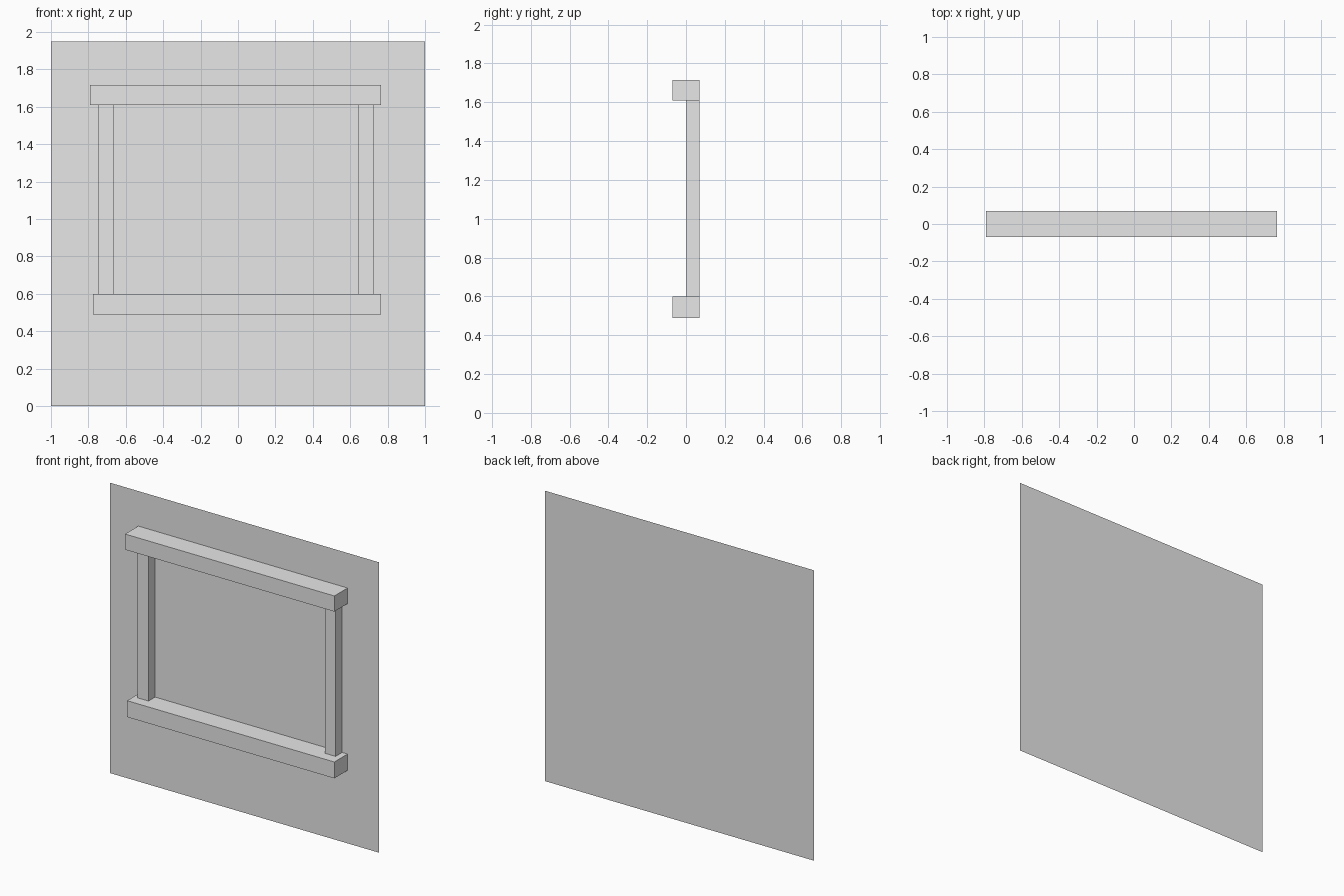
import bpy
import bmesh

default_cube = bpy.data.objects.get("Cube")
if default_cube:
    bpy.data.objects.remove(default_cube, do_unlink=True)

grey = bpy.data.materials.new("plain_grey")
grey.use_nodes = True
grey.diffuse_color = (0.8, 0.8, 0.8, 1)
grey.node_tree.nodes["Principled BSDF"].inputs["Base Color"].default_value = grey.diffuse_color

BACK = 0.07  # plane of the wall, against which the trim sits


def add_part(name, x, z, front=None):
    """Upright panel on the wall plane, extruded out to front as trim."""
    bm = bmesh.new()
    corners = [(x[0], z[0]), (x[1], z[0]), (x[1], z[1]), (x[0], z[1])]
    panel = bm.faces.new([bm.verts.new((px, BACK, pz)) for px, pz in corners])
    if front is not None:
        # The back stays open where the trim meets the wall
        out = bmesh.ops.extrude_face_region(bm, geom=[panel])["geom"]
        moved = [v for v in out if isinstance(v, bmesh.types.BMVert)]
        bmesh.ops.translate(bm, verts=moved, vec=(0, front - BACK, 0))
        if panel.is_valid:
            bmesh.ops.delete(bm, geom=[panel], context="FACES_ONLY")
    mesh = bpy.data.meshes.new(name)
    bm.to_mesh(mesh)
    bm.free()
    mesh.materials.append(grey)
    obj = bpy.data.objects.new(name, mesh)
    bpy.context.collection.objects.link(obj)
    return obj


# Thin wall
add_part("wall", (-1, 1), (0, 1.95))

# Deep lintel and sill
add_part("lintel", (-0.79, 0.765), (1.61, 1.715), -0.07)
add_part("sill", (-0.775, 0.765), (0.49, 0.6), -0.07)

# Shallower jambs, their ends tucked into the lintel and sill
for name, left_edge in (("right_jamb", -0.745), ("left_jamb", 0.645)):
    add_part(name, (left_edge, left_edge + 0.08), (0.58, 1.63), 0)
